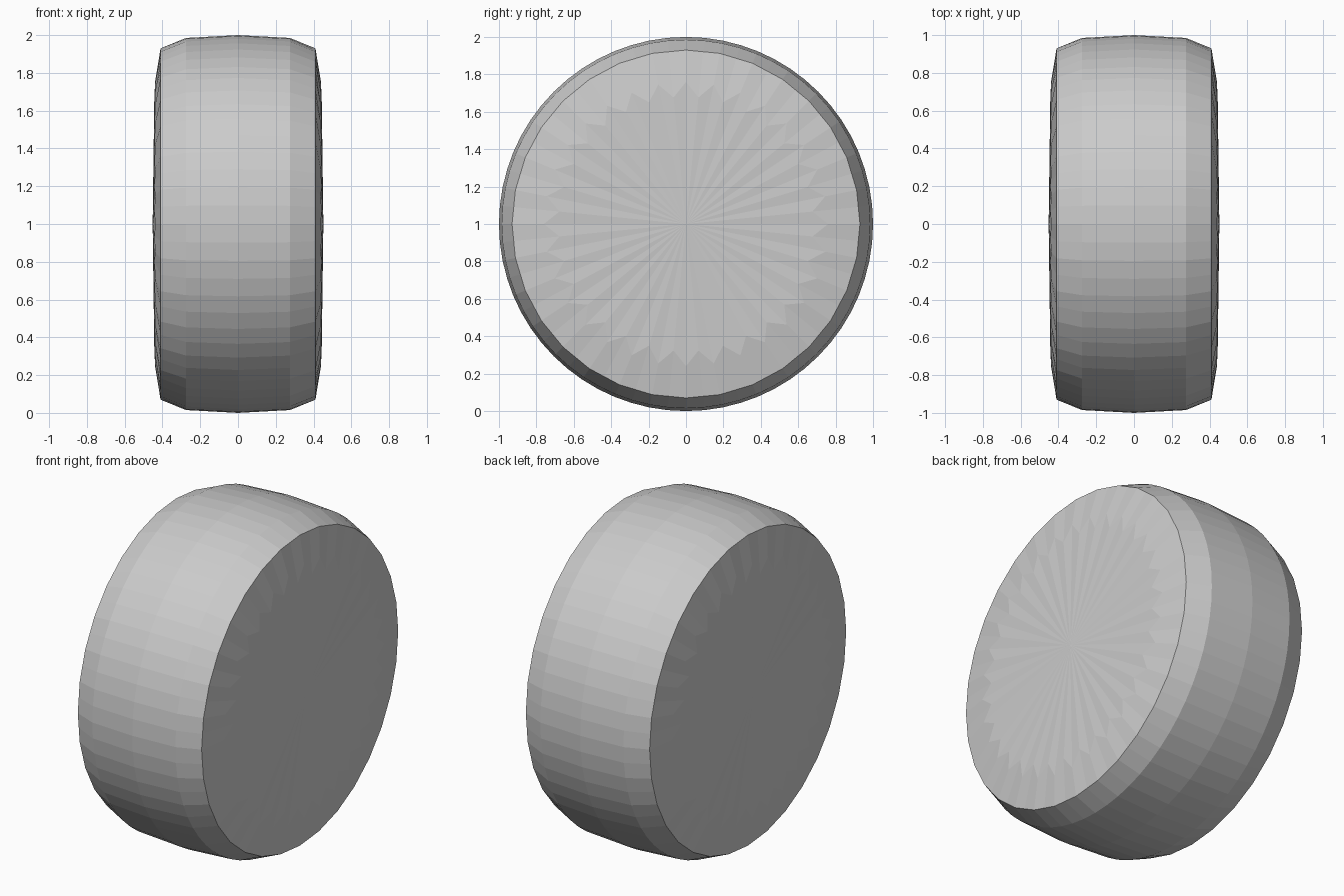
import bpy, bmesh, math

if "Cube" in bpy.data.objects:
    bpy.data.objects.remove(bpy.data.objects["Cube"])

N = 64                       # tread sides; the rim edge has half as many
STEP = 2 * math.pi / N
CHORD = math.cos(STEP)       # puts odd rim points on the straight 32-gon edge

# Cross-section rings: (x, radius at even points, x odd, radius at odd points)
half = [
    (0.41, 0.93, 0.41, 0.93 * CHORD),    # rim edge
    (0.438, 0.76, 0.443, 0.68),          # zigzag sidewall teeth
]
tread = [(-0.275, 0.985, -0.275, 0.985), (0, 1, 0, 1), (0.275, 0.985, 0.275, 0.985)]
left = [(-a, r, -b, s) for a, r, b, s in reversed(half)]
profile = left + tread + half

bm = bmesh.new()


def ring(xe, re, xo, ro):
    verts = []
    for k in range(N):
        x, r = (xe, re) if k % 2 == 0 else (xo, ro)
        a = k * STEP
        verts.append(bm.verts.new((x, r * math.sin(a), 1 - r * math.cos(a))))
    return verts


rings = [ring(*p) for p in profile]

# Tread, bevels and sidewalls
for a, b in zip(rings, rings[1:]):
    for k in range(N):
        j = (k + 1) % N
        bm.faces.new((a[k], a[j], b[j], b[k]))

# Nearly flat side discs
for loop, x in ((rings[0], -0.452), (rings[-1], 0.452)):
    centre = bm.verts.new((x, 0, 1))
    for k in range(N):
        bm.faces.new((loop[k], loop[(k + 1) % N], centre))

bmesh.ops.recalc_face_normals(bm, faces=bm.faces)
mesh = bpy.data.meshes.new("wheel")
bm.to_mesh(mesh)
bm.free()
wheel = bpy.data.objects.new("wheel", mesh)
bpy.context.collection.objects.link(wheel)
